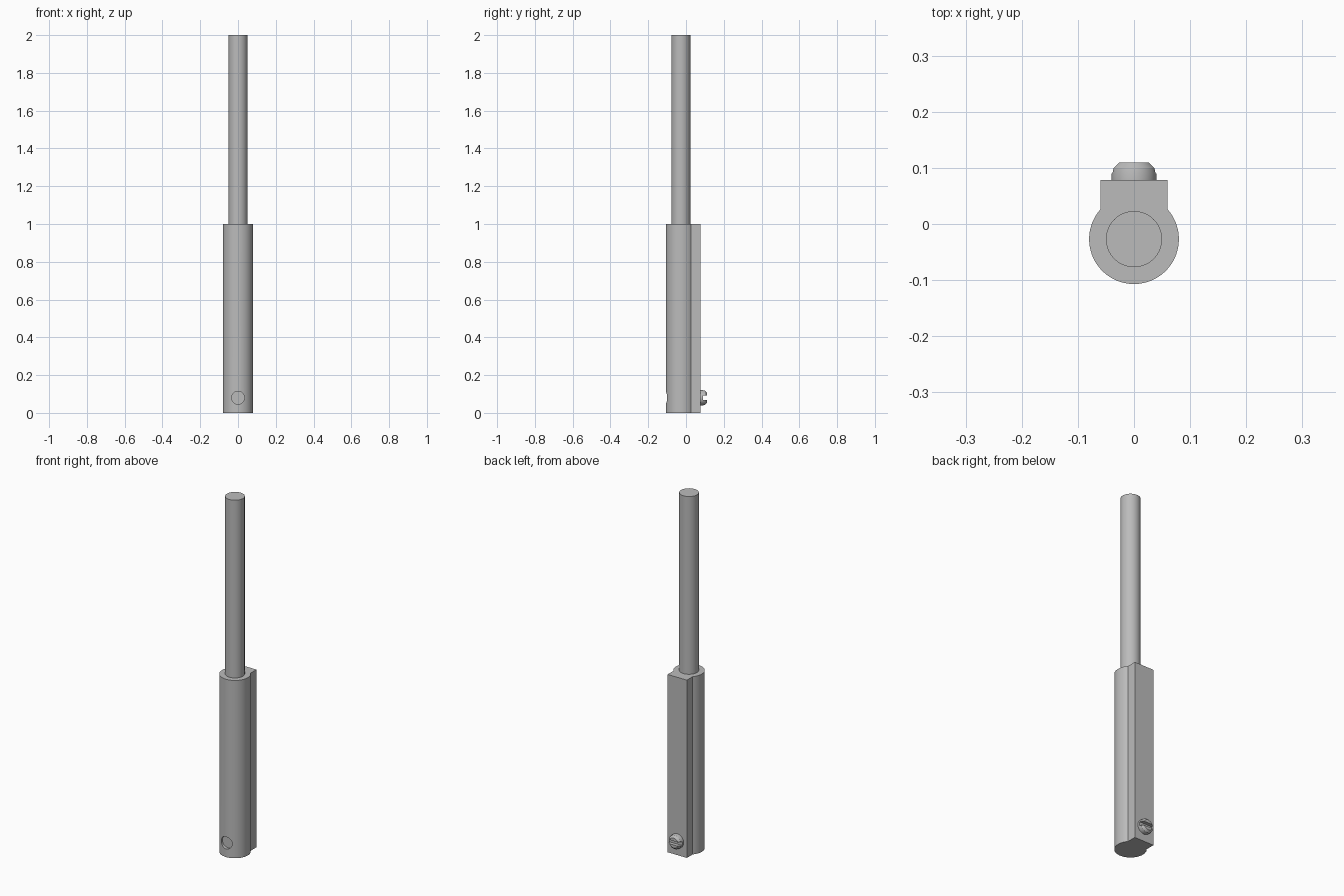
import bpy, bmesh, math
from mathutils import Matrix, Vector

cube = bpy.data.objects.get("Cube")
if cube:
    bpy.data.objects.remove(cube, do_unlink=True)

AXIS_Y = -0.027      # centre line of the tube and rod
TUBE_R = 0.08
SCREW_Z = 0.08

metal = bpy.data.materials.new("grey metal")
metal.use_nodes = True
grey = (0.5, 0.5, 0.5, 1)
metal.diffuse_color = grey
metal.node_tree.nodes["Principled BSDF"].inputs["Base Color"].default_value = grey


def make_object(name, bm):
    bmesh.ops.recalc_face_normals(bm, faces=bm.faces)
    mesh = bpy.data.meshes.new(name)
    bm.to_mesh(mesh)
    bm.free()
    mesh.materials.append(metal)
    obj = bpy.data.objects.new(name, mesh)
    bpy.context.collection.objects.link(obj)
    return obj


def activate(obj):
    bpy.ops.object.select_all(action="DESELECT")
    obj.select_set(True)
    bpy.context.view_layer.objects.active = obj


def extrude(name, points, direction):
    bm = bmesh.new()
    face = bm.faces.new([bm.verts.new(p) for p in points])
    result = bmesh.ops.extrude_face_region(bm, geom=[face], use_keep_orig=True)
    moved = [v for v in result["geom"] if isinstance(v, bmesh.types.BMVert)]
    bmesh.ops.translate(bm, verts=moved, vec=direction)
    return make_object(name, bm)


def circle_y(radius, y, count=48):
    angles = [math.tau * i / count for i in range(count)]
    return [(radius * math.cos(a), y, SCREW_Z + radius * math.sin(a)) for a in angles]


def cut(obj, cutter):
    cutter.hide_render = True
    mod = obj.modifiers.new("cut", "BOOLEAN")
    mod.operation = "DIFFERENCE"
    mod.solver = "EXACT"
    mod.object = cutter
    activate(obj)
    bpy.ops.object.modifier_apply(modifier=mod.name)
    bpy.data.objects.remove(cutter, do_unlink=True)


# Sleeve: round tube merged with a flat-backed block
half = 0.06
start = math.acos(half / TUBE_R)
steps = 56
profile = [(half, 0.078, 0)]
for i in range(steps + 1):
    a = start - (math.pi + 2 * start) * i / steps
    profile.append((TUBE_R * math.cos(a), AXIS_Y + TUBE_R * math.sin(a), 0))
profile.append((-half, 0.078, 0))
sleeve = extrude("sleeve", profile, (0, 0, 1))

# Round recess in the front of the sleeve
cut(sleeve, extrude("recess_cutter", circle_y(0.034, -0.2), (0, 0.11, 0)))

# Rod
ring = [math.tau * i / 64 for i in range(64)]
rod = extrude("rod", [(0.05 * math.cos(a), AXIS_Y + 0.05 * math.sin(a), 1) for a in ring],
              (0, 0, 1))

# Screw head on the back, chamfered at its end
bm = bmesh.new()
rings = [[bm.verts.new(p) for p in circle_y(r, y)]
         for r, y in ((0.04, 0.077), (0.04, 0.09), (0.038, 0.1), (0.028, 0.11))]
for low, high in zip(rings, rings[1:]):
    for i in range(len(low)):
        j = (i + 1) % len(low)
        bm.faces.new((low[i], low[j], high[j], high[i]))
bm.faces.new(rings[0])
bm.faces.new(rings[-1])
screw = make_object("screw_head", bm)

# Straight driver slot
bm = bmesh.new()
bmesh.ops.create_cube(bm, size=1, matrix=Matrix.Translation(Vector((0, 0.115, SCREW_Z)))
                      @ Matrix.Diagonal((0.2, 0.05, 0.022, 1)))
cut(screw, make_object("slot_cutter", bm))

for obj in (sleeve, rod, screw):
    activate(obj)
    bpy.ops.object.shade_smooth_by_angle(angle=math.radians(25))
